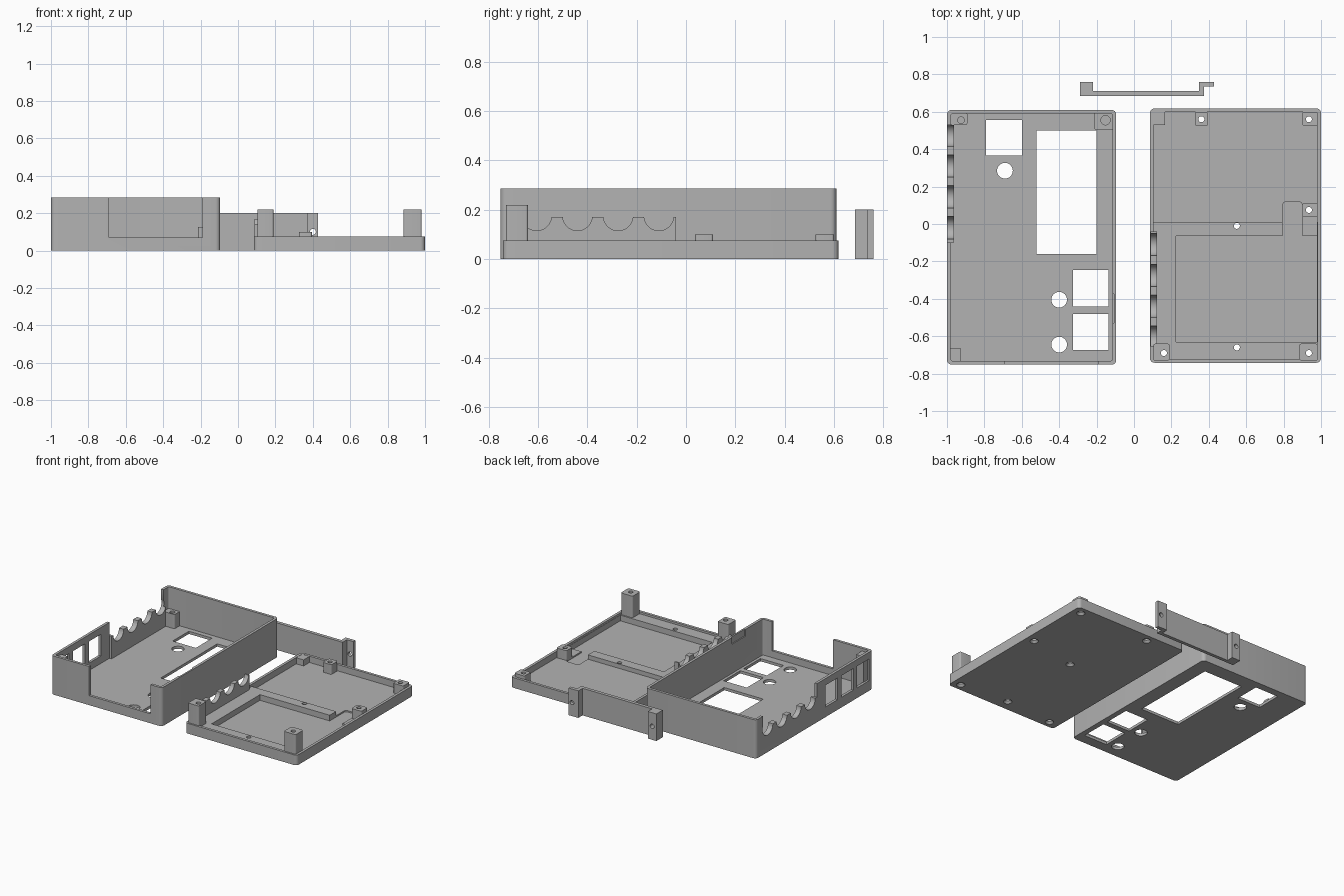
import bpy, bmesh, math
from mathutils import Matrix

if "Cube" in bpy.data.objects:
    bpy.data.objects.remove(bpy.data.objects["Cube"])

grey = bpy.data.materials.new("plain grey")
grey.diffuse_color = (0.45, 0.45, 0.45, 1)
grey.use_nodes = True
grey.node_tree.nodes["Principled BSDF"].inputs["Base Color"].default_value = grey.diffuse_color


def finish(name, bm):
    bmesh.ops.recalc_face_normals(bm, faces=bm.faces)
    me = bpy.data.meshes.new(name)
    bm.to_mesh(me)
    bm.free()
    ob = bpy.data.objects.new(name, me)
    bpy.context.collection.objects.link(ob)
    me.materials.append(grey)
    return ob


def prism(name, pts, z0, z1):
    bm = bmesh.new()
    face = bm.faces.new([bm.verts.new((x, y, z0)) for x, y in pts])
    top = bmesh.ops.extrude_face_region(bm, geom=[face])["geom"]
    bmesh.ops.translate(bm, vec=(0, 0, z1 - z0),
                        verts=[v for v in top if isinstance(v, bmesh.types.BMVert)])
    return finish(name, bm)


def rounded(name, x0, x1, y0, y1, z0, z1, r):
    pts = []
    for cx, cy, a in ((x1 - r, y1 - r, 0), (x0 + r, y1 - r, 90),
                      (x0 + r, y0 + r, 180), (x1 - r, y0 + r, 270)):
        for i in range(7):
            t = math.radians(a + i * 15)
            pts.append((cx + r * math.cos(t), cy + r * math.sin(t)))
    return prism(name, pts, z0, z1)


def block(name, x0, x1, y0, y1, z0, z1):
    return prism(name, [(x0, y0), (x1, y0), (x1, y1), (x0, y1)], z0, z1)


def cyl(name, centre, r, depth, axis="Z", r2=None):
    bm = bmesh.new()
    bmesh.ops.create_cone(bm, cap_ends=True, segments=32, radius1=r,
                          radius2=r if r2 is None else r2, depth=depth)
    rot = {"Z": Matrix(), "X": Matrix.Rotation(math.pi / 2, 4, "Y"),
           "Y": Matrix.Rotation(math.pi / 2, 4, "X")}[axis]
    bmesh.ops.transform(bm, matrix=Matrix.Translation(centre) @ rot, verts=bm.verts)
    return finish(name, bm)


def boolean(ob, tools, op="DIFFERENCE"):
    bpy.context.view_layer.objects.active = ob
    for t in tools:
        m = ob.modifiers.new("bool", "BOOLEAN")
        m.operation, m.solver, m.object = op, "EXACT", t
        bpy.ops.object.modifier_apply(modifier=m.name)
        bpy.data.objects.remove(t)


# --- Deep case half: rounded tray ---
case = rounded("case_shell", -1, -0.095, -0.752, 0.61, 0, 0.285, 0.025)
boolean(case, [rounded("cut", -0.98, -0.115, -0.732, 0.59, 0.02, 0.4, 0.012)])

# screen, button and lamp openings in the case floor
boolean(case, [block("cut", *r, -0.1, 0.05) for r in (
    (-0.79, -0.60, 0.365, 0.555), (-0.52, -0.20, -0.16, 0.50),
    (-0.325, -0.135, -0.44, -0.245), (-0.325, -0.135, -0.675, -0.48))])
boolean(case, [cyl("cut", (x, y, 0), 0.042, 0.2) for x, y in (
    (-0.69, 0.285), (-0.4, -0.405), (-0.4, -0.645))])

# front opening, side windows, scalloped slot and inner latch recess
boolean(case, [block("cut", -0.69, -0.19, -0.9, -0.70, 0.07, 0.5)])
boolean(case, [block("cut", -1.1, -0.95, y0, y1, 0.075, 0.235) for y0, y1 in (
    (-0.34, -0.20), (-0.525, -0.385), (-0.71, -0.57))])
boolean(case, [block("cut", -1.1, -0.95, -0.1, 0.53, 0.185, 0.5),
               block("cut", -0.13, -0.107, -0.53, -0.375, 0.235, 0.5)])
PORTS = [0.475, 0.31, 0.145, -0.02]
strip = block("case_port_strip", -0.985, -0.962, -0.1, 0.53, 0.01, 0.185)
for ob in (case, strip):
    boolean(ob, [cyl("cut", (-0.97, y, 0.185), 0.06, 0.2, "X") for y in PORTS])

# case screw posts and corner support
for name, x0, x1, y0, y1, cx, cy, r in (
        ("case_post_left", -0.985, -0.89, 0.53, 0.595, -0.925, 0.555, 0.018),
        ("case_post_right", -0.215, -0.11, 0.505, 0.595, -0.152, 0.555, 0.025)):
    post = rounded(name, x0, x1, y0, y1, 0.01, 0.125, 0.012)
    boolean(post, [cyl("cut", (cx, cy, 0.13), r, 0.18)])
block("case_corner_support", -0.985, -0.925, -0.74, -0.665, 0.01, 0.265)

# --- Shallow lid half ---
lid = rounded("lid_shell", 0.085, 1, -0.742, 0.618, 0, 0.075, 0.025)
boolean(lid, [rounded("cut", 0.105, 0.98, -0.722, 0.598, 0.028, 0.2, 0.012)])

# raised surround of the battery bay, and bay with its wire channel
frame = block("battery_frame", 0.1, 0.985, -0.727, 0.01, 0.02, 0.06)
boolean(frame, [block("cut", 0.225, 0.978, -0.63, -0.065, 0, 0.2),
                block("cut", 0.795, 0.978, -0.1, 0.1, 0, 0.2)])
boolean(lid, [block("cut", 0.225, 0.978, -0.63, -0.065, 0.018, 0.2),
              rounded("cut", 0.795, 0.9, -0.1, 0.12, 0.018, 0.2, 0.02)])

# lid port strip with half-round seats
seat = block("lid_port_strip", 0.088, 0.122, -0.655, -0.04, 0.01, 0.17)
boolean(seat, [cyl("cut", (0.1, -0.13 - y, 0.175), 0.06, 0.2, "X") for y in PORTS])

# lid screw posts
parts = [lid, frame]
for name, x0, x1, y0, y1, h in (
        ("lid_post_front_left", 0.103, 0.19, -0.73, -0.64, 0.22),
        ("lid_post_front_right", 0.885, 0.982, -0.73, -0.64, 0.22),
        ("lid_post_side", 0.9, 0.982, 0.037, 0.11, 0.1),
        ("lid_post_back_right", 0.9, 0.982, 0.525, 0.6, 0.1),
        ("lid_post_back", 0.325, 0.395, 0.525, 0.6, 0.1)):
    parts.append(rounded(name, x0, x1, y0, y1, 0.018, h, 0.01))
block("lid_corner_support", 0.1, 0.165, 0.53, 0.603, 0.01, 0.073)

# screw holes through the lid, countersunk underneath
HOLES = [(0.16, -0.69), (0.935, -0.69), (0.935, 0.075), (0.935, 0.56),
         (0.36, 0.56), (0.55, -0.01), (0.55, -0.66)]
for ob in parts:
    lo = [min(v.co[i] for v in ob.data.vertices) for i in (0, 1)]
    hi = [max(v.co[i] for v in ob.data.vertices) for i in (0, 1)]
    for x, y in HOLES:
        if lo[0] < x < hi[0] and lo[1] < y < hi[1]:
            boolean(ob, [cyl("cut", (x, y, 0.1), 0.016, 0.5)])
            if ob is lid:
                boolean(ob, [cyl("cut", (x, y, 0.0), 0.042, 0.03, r2=0.016)])

# --- Loose bracket: thin bar with a block and a stepped tab ---
bracket = prism("mounting_bracket", [
    (-0.29, 0.685), (0.375, 0.685), (0.375, 0.735), (0.428, 0.735), (0.428, 0.76),
    (0.348, 0.76), (0.348, 0.71), (-0.22, 0.71), (-0.22, 0.76), (-0.29, 0.76)], 0, 0.2)
boolean(bracket, [cyl("cut", (x, 0.72, 0.1), 0.016, 0.3, "Y") for x in (-0.255, 0.4)])

# smooth the round walls, keep the edges sharp
for ob in list(bpy.context.scene.objects):
    bpy.ops.object.select_all(action="DESELECT")
    ob.select_set(True)
    bpy.context.view_layer.objects.active = ob
    bpy.ops.object.shade_smooth_by_angle(angle=math.radians(30))
